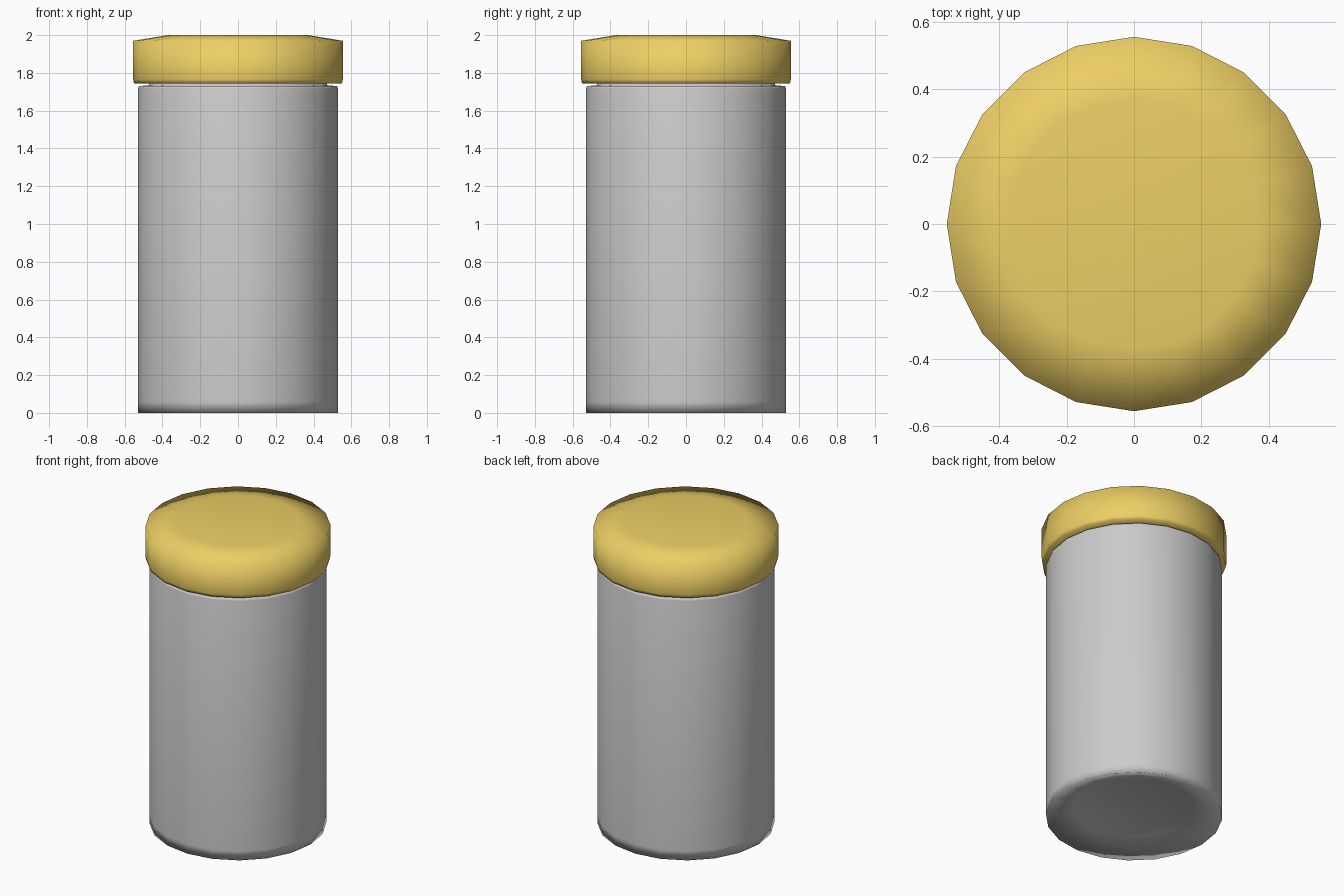
import bpy, bmesh
from math import cos, sin, tau

if "Cube" in bpy.data.objects:
    bpy.data.objects.remove(bpy.data.objects["Cube"])

SIDES = 20


def lathe(name, profile, color=None):
    """Revolve (radius, z) points from bottom to top and cap both ends."""
    bm = bmesh.new()
    rings = [[bm.verts.new((r * cos(tau * i / SIDES), r * sin(tau * i / SIDES), z))
              for i in range(SIDES)] for r, z in profile]
    for a, b in zip(rings, rings[1:]):
        for i in range(SIDES):
            j = (i + 1) % SIDES
            bm.faces.new((a[i], a[j], b[j], b[i]))
    bm.faces.new(rings[0][::-1])
    bm.faces.new(rings[-1])
    for f in bm.faces:
        f.smooth = True
    bmesh.ops.recalc_face_normals(bm, faces=bm.faces)
    mesh = bpy.data.meshes.new(name)
    bm.to_mesh(mesh)
    bm.free()
    obj = bpy.data.objects.new(name, mesh)
    bpy.context.collection.objects.link(obj)
    if color:
        mat = bpy.data.materials.new(name + "_colour")
        mat.diffuse_color = color
        mat.use_nodes = True
        mat.node_tree.nodes["Principled BSDF"].inputs["Base Color"].default_value = mat.diffuse_color
        mesh.materials.append(mat)
    return obj


# Jar body: recessed base, straight wall, shoulder and short neck under the lid
lathe("jar_body", [(0.36, 0.06), (0.53, 0.0), (0.53, 0.06), (0.53, 1.715),
                   (0.525, 1.73), (0.47, 1.735), (0.47, 1.76)])

# Lid: flat underside, upright rim, shallow sloped edge and flat top
lathe("lid", [(0.46, 1.745), (0.55, 1.745), (0.555, 1.765), (0.555, 1.97), (0.37, 2.0)],
      (0.85, 0.62, 0.13, 1))
